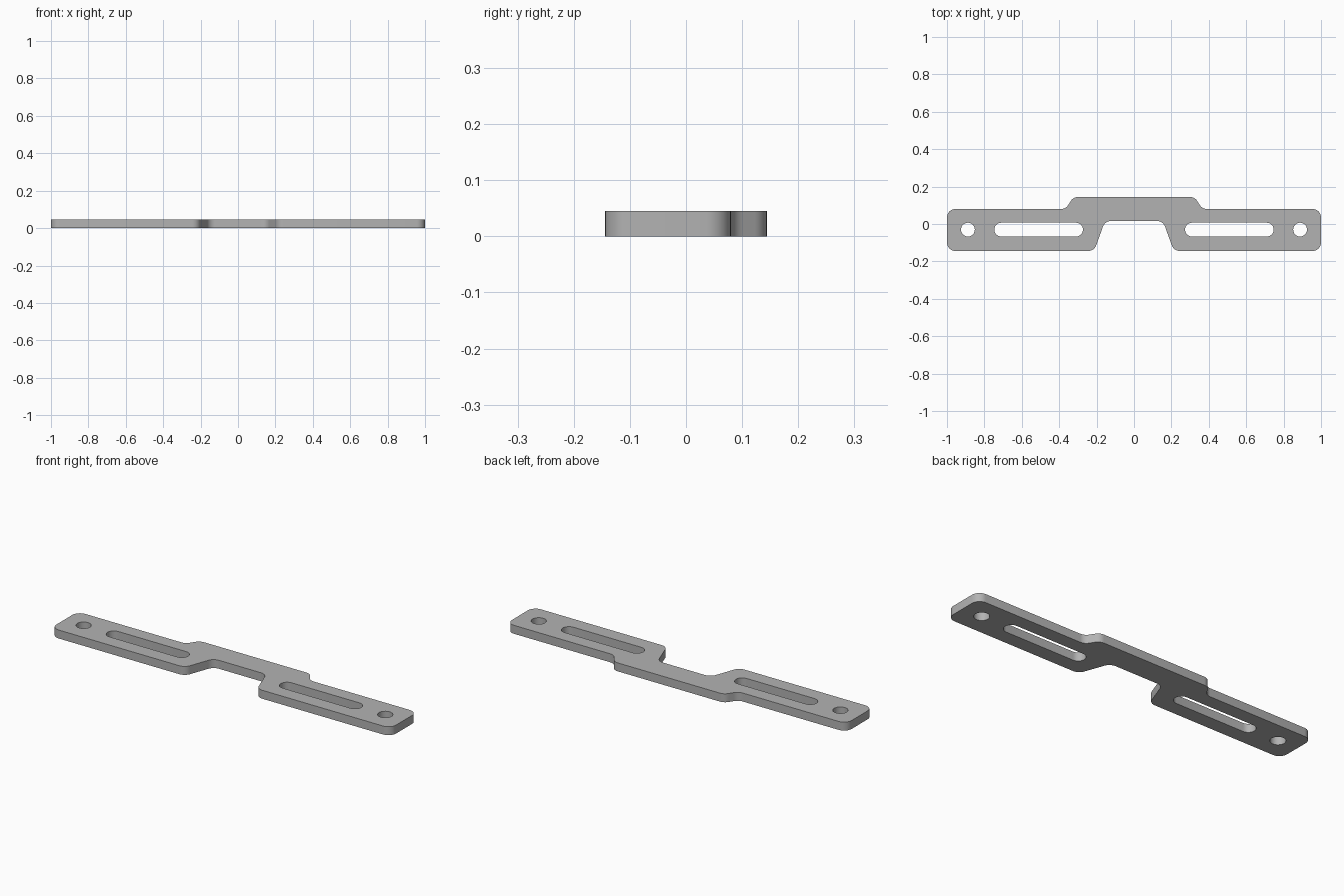
import bpy, bmesh, math
from mathutils import Vector

cube = bpy.data.objects.get("Cube")
if cube:
    bpy.data.objects.remove(cube, do_unlink=True)

THICK = 0.045


def fillet(points, radius, steps=8):
    """Round every corner of a closed polygon with an arc."""
    out = []
    for i, p in enumerate(points):
        p = Vector(p)
        a = (Vector(points[i - 1]) - p).normalized()
        b = (Vector(points[(i + 1) % len(points)]) - p).normalized()
        half = a.angle(b) / 2
        centre = p + (a + b).normalized() * radius / math.sin(half)
        start = p + a * radius / math.tan(half) - centre
        end = p + b * radius / math.tan(half) - centre
        sweep = math.pi - 2 * half
        for k in range(steps + 1):
            t = sweep * k / steps
            out.append(centre + (start * math.sin(sweep - t) + end * math.sin(t)) / math.sin(sweep))
    return out


def slot(x0, x1, y, r, steps=12):
    """Closed loop with round ends; a circle when x0 equals x1."""
    loop = []
    for cx, turn in ((x1, -math.pi / 2), (x0, math.pi / 2)):
        for k in range(steps + (x0 != x1)):
            t = turn + math.pi * k / steps
            loop.append(Vector((cx + r * math.cos(t), y + r * math.sin(t))))
    return loop


# Plate outline: right half mirrored to the left
half = [(0.155, 0.016), (0.213, -0.144), (1.0, -0.144),
        (1.0, 0.08), (0.365, 0.08), (0.325, 0.144)]
outline = half + [(-x, y) for x, y in reversed(half)]
loops = [fillet(outline, 0.045)]

# Long adjustment slots and round end holes
for s in (-1, 1):
    loops.append(slot(s * 0.51 - 0.2, s * 0.51 + 0.2, -0.03, 0.037))
    loops.append(slot(s * 0.888, s * 0.888, -0.03, 0.037))

# Fill the flat profile and extrude it to thickness
bm = bmesh.new()
for loop in loops:
    verts = [bm.verts.new((p.x, p.y, 0)) for p in loop]
    for i, v in enumerate(verts):
        bm.edges.new((verts[i - 1], v))
bmesh.ops.triangle_fill(bm, edges=bm.edges[:], use_beauty=True, normal=(0, 0, 1))
extruded = bmesh.ops.extrude_face_region(bm, geom=bm.faces[:], use_keep_orig=True)
top = [g for g in extruded["geom"] if isinstance(g, bmesh.types.BMVert)]
bmesh.ops.translate(bm, verts=top, vec=(0, 0, THICK))
bmesh.ops.recalc_face_normals(bm, faces=bm.faces[:])
mesh = bpy.data.meshes.new("bracket_plate")
bm.to_mesh(mesh)
bm.free()

# Single grey metal material
grey = bpy.data.materials.new("grey metal")
grey.use_nodes = True
colour = (0.45, 0.45, 0.45, 1)
grey.diffuse_color = colour
grey.node_tree.nodes["Principled BSDF"].inputs["Base Color"].default_value = colour
mesh.materials.append(grey)

plate = bpy.data.objects.new("bracket_plate", mesh)
bpy.context.collection.objects.link(plate)
bpy.context.view_layer.objects.active = plate
plate.select_set(True)
bpy.ops.object.shade_smooth_by_angle(angle=math.radians(30))
